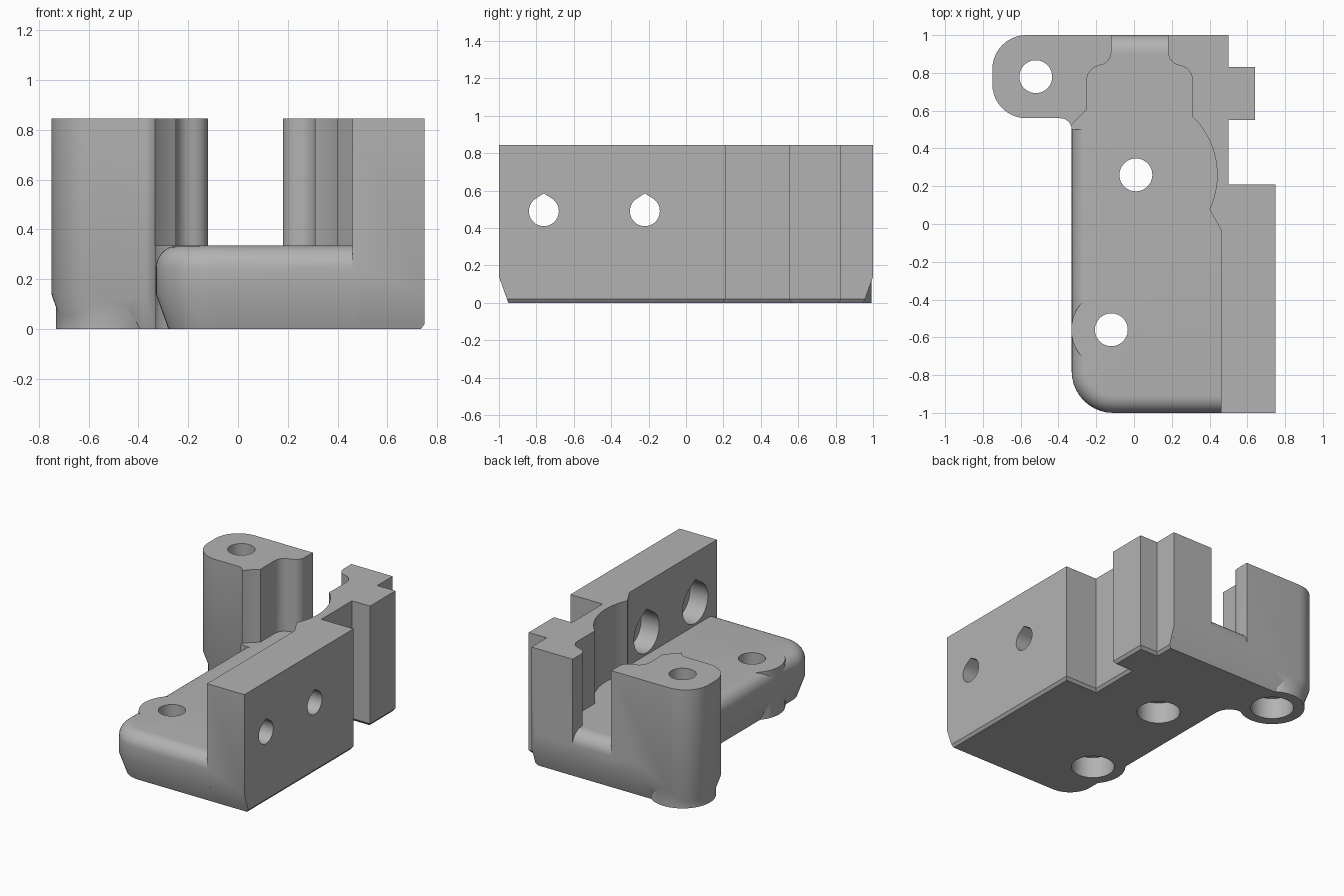
import bpy, bmesh
from math import sin, cos, radians, pi

cube = bpy.data.objects.get("Cube")
if cube:
    bpy.data.objects.remove(cube, do_unlink=True)

GREY = (0.45, 0.45, 0.45, 1)
mat = bpy.data.materials.new("matte_grey")
mat.use_nodes = True
mat.diffuse_color = GREY
mat.node_tree.nodes["Principled BSDF"].inputs["Base Color"].default_value = GREY

HEIGHT, FLOOR, CHAMFER, TAPER = 0.845, 0.335, 0.14, 0.05


def arc(cx, cy, r, a, b, n=10):
    angles = [radians(a + (b - a) * k / n) for k in range(n + 1)]
    return [(cx + r * cos(t), cy + r * sin(t)) for t in angles]


def loft(name, layers):
    """Join stacked rings of 3D points into a closed solid."""
    bm = bmesh.new()
    rings = [[bm.verts.new(p) for p in ring] for ring in layers]
    n = len(rings[0])
    for low, high in zip(rings, rings[1:]):
        for k in range(n):
            j = (k + 1) % n
            bm.faces.new((low[k], low[j], high[j], high[k]))
    bm.faces.new(rings[0][::-1])
    bm.faces.new(rings[-1])
    bmesh.ops.recalc_face_normals(bm, faces=bm.faces)
    mesh = bpy.data.meshes.new(name)
    bm.to_mesh(mesh)
    bm.free()
    mesh.materials.append(mat)
    ob = bpy.data.objects.new(name, mesh)
    bpy.context.collection.objects.link(ob)
    return ob


def at_z(points, z):
    return [(x, y, z) for x, y in points]


def prism(name, points, z0, z1):
    return loft(name, [at_z(points, z0), at_z(points, z1)])


def cylinder(name, x, y, r, z0, z1):
    return prism(name, arc(x, y, r, 0, 360, 48)[:-1], z0, z1)


def combine(target, tool, operation):
    mod = target.modifiers.new("combine", 'BOOLEAN')
    mod.operation, mod.solver, mod.object = operation, 'EXACT', tool
    bpy.context.view_layer.objects.active = target
    bpy.ops.object.modifier_apply(modifier=mod.name)
    bpy.data.objects.remove(tool, do_unlink=True)


# Tray: tapered foot, straight side, rounded top edge
def tray_outline(i):
    r = 0.22 - i
    return (arc(-0.11, -0.78, r, 180, 270) + [(0.48, -1 + i), (0.48, 1 - i), (-0.33 + i, 1 - i)])


ROUND = 0.09
steps = [(0, TAPER), (CHAMFER, 0)]
for k in range(9):
    t = k / 8 * pi / 2
    steps.append((FLOOR - ROUND + ROUND * sin(t), ROUND * (1 - cos(t))))
body = loft("bracket_body", [at_z(tray_outline(i), z) for z, i in steps])


# Left column: rounded end, small fillet where it meets the tray
def column_outline(i):
    r = 0.18 - i
    return (arc(-0.57, 0.82, r, 90, 180) + arc(-0.57, 0.74, r, 180, 270)
            + arc(-0.39, 0.50, 0.06 + i, 90, 0, 6) + [(-0.12, 0.50), (-0.12, 1 - i)])


column = loft("left_column", [at_z(column_outline(i), z)
                              for z, i in ((0, TAPER), (CHAMFER, 0), (HEIGHT, 0))])


# Right wall with stepped tab; i tapers the ends, c chamfers the outer foot
def wall_outline(i, c):
    return [(0.46, -1 + i), (0.75 - c, -1 + i), (0.75 - c, 0.21 - c), (0.5 - c, 0.21 - c),
            (0.5 - c, 0.55 + c), (0.64 - c, 0.55 + c), (0.64 - c, 0.83 - c),
            (0.5 - c, 0.83 - c), (0.5 - c, 1 - i), (0.18, 1 - i), (0.18, -0.03), (0.46, -0.03)]


wall = loft("right_wall", [at_z(wall_outline(i, c), z) for z, i, c in
                           ((0, TAPER, 0.015), (0.02, 0.043, 0), (CHAMFER, 0, 0), (HEIGHT, 0, 0))])

# Pocket between the column and the wall
right_neck = arc(0.23, 0.76, 0.08, 0, 80, 6) + arc(0.25, 0.91, 0.07, 260, 180, 6)
left_neck = [(0.06 - x, y) for x, y in reversed(right_neck)]
pocket = (arc(0.01, 0.26, 0.43, -25, 46, 18) + right_neck + [(0.175, 1.1), (-0.115, 1.1)]
          + left_neck + arc(0.01, 0.26, 0.43, 127, 180, 14)
          + [(-0.42, -0.2), (0.44, -0.2), (0.46, -0.03)])
for part in (column, wall):
    combine(part, prism("pocket_cutter", pocket, FLOOR - 0.001, 1), 'DIFFERENCE')
    combine(body, part, 'UNION')

# Screw bosses
combine(body, cylinder("column_boss", -0.52, 0.78, 0.212, 0, 0.5), 'UNION')
combine(body, cylinder("tray_boss", -0.12, -0.56, 0.212, 0, FLOOR - 0.0005), 'UNION')

# Vertical screw holes, counterbored from below
for x, y in ((-0.52, 0.78), (0.01, 0.26), (-0.12, -0.56)):
    combine(body, cylinder("hole_cutter", x, y, 0.087, -0.1, 1), 'DIFFERENCE')
    combine(body, cylinder("counterbore_cutter", x, y, 0.14, -0.1, 0.15), 'DIFFERENCE')


# Teardrop holes through the wall, wider on the inner side
def teardrop(y, r, x0, x1):
    ring = arc(y, 0.49, r, 123, 417, 36) + [(y, 0.49 + 1.19 * r)]
    return loft("teardrop_cutter", [[(x, u, v) for u, v in ring] for x in (x0, x1)])


for y in (-0.76, -0.22):
    combine(body, teardrop(y, 0.08, 0.3, 0.9), 'DIFFERENCE')
    combine(body, teardrop(y, 0.14, 0.3, 0.6), 'DIFFERENCE')

# Smooth the curved faces, keep the edges sharp
bpy.ops.object.select_all(action='DESELECT')
body.select_set(True)
bpy.context.view_layer.objects.active = body
bpy.ops.object.shade_smooth_by_angle(angle=radians(25))
